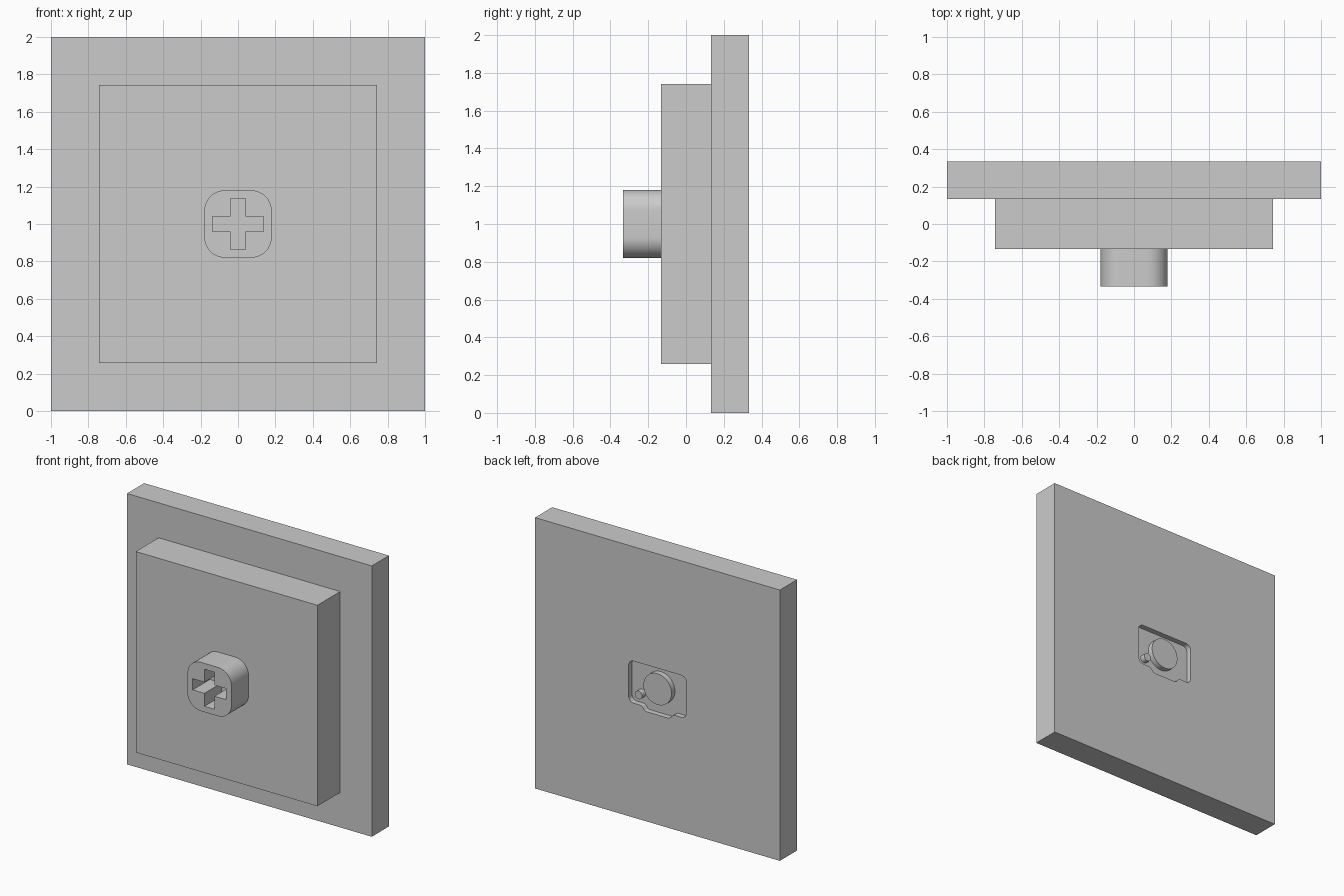
import bpy
import bmesh
import math
from mathutils import Vector

old = bpy.data.objects.get("Cube")
if old:
    bpy.data.objects.remove(old, do_unlink=True)

GREY = 0.6
grey = bpy.data.materials.new("plain grey")
grey.use_nodes = True
grey.diffuse_color = (GREY, GREY, GREY, 1)
grey.node_tree.nodes["Principled BSDF"].inputs["Base Color"].default_value = (GREY, GREY, GREY, 1)

MID = 1.0                                  # height of the centre line
BLOCK_FRONT, PLATE_FRONT, PLATE_BACK = -0.133, 0.133, 0.333
RECESS = 0.04


def fillet(corners, steps=10):
    """Round each (x, z, radius) corner of an outline with an arc."""
    out = []
    for i, (x, z, r) in enumerate(corners):
        p = Vector((x, z))
        if r == 0:
            out.append(p)
            continue
        a = (Vector(corners[i - 1][:2]) - p).normalized()
        b = (Vector(corners[(i + 1) % len(corners)][:2]) - p).normalized()
        half = a.angle(b) / 2
        centre = p + (a + b).normalized() * (r / math.sin(half))
        start = p + a * (r / math.tan(half)) - centre
        end = p + b * (r / math.tan(half)) - centre
        for k in range(steps + 1):
            t = k / steps
            sweep = math.pi - 2 * half
            out.append(centre + (start * math.sin((1 - t) * sweep)
                                 + end * math.sin(t * sweep)) / math.sin(sweep))
    return out


def prism(name, outline, y0, y1):
    """Extrude an x-z outline from y0 to y1."""
    bm = bmesh.new()
    face = bm.faces.new([bm.verts.new((p[0], y0, MID + p[1])) for p in outline])
    moved = bmesh.ops.extrude_face_region(bm, geom=[face], use_keep_orig=True)["geom"]
    bmesh.ops.translate(bm, vec=(0, y1 - y0, 0),
                        verts=[v for v in moved if isinstance(v, bmesh.types.BMVert)])
    bmesh.ops.recalc_face_normals(bm, faces=bm.faces)
    mesh = bpy.data.meshes.new(name)
    bm.to_mesh(mesh)
    bm.free()
    mesh.materials.append(grey)
    obj = bpy.data.objects.new(name, mesh)
    bpy.context.collection.objects.link(obj)
    return obj


def square(h, r=0):
    return fillet([(-h, -h, r), (h, -h, r), (h, h, r), (-h, h, r)])


def circle(x, z, r, n=48):
    return [(x + r * math.cos(math.tau * k / n), z + r * math.sin(math.tau * k / n))
            for k in range(n)]


def activate(obj):
    bpy.ops.object.select_all(action="DESELECT")
    obj.select_set(True)
    bpy.context.view_layer.objects.active = obj


def cut(obj, cutter):
    cutter.hide_render = True
    mod = obj.modifiers.new("cut", "BOOLEAN")
    mod.operation = "DIFFERENCE"
    mod.solver = "EXACT"
    mod.object = cutter
    activate(obj)
    bpy.ops.object.modifier_apply(modifier=mod.name)
    bpy.data.objects.remove(cutter, do_unlink=True)


# Stepped body
back_plate = prism("back_plate", square(1.0), PLATE_FRONT, PLATE_BACK)
middle_block = prism("middle_block", square(0.742), BLOCK_FRONT, PLATE_FRONT)

# Rounded stem with a cross-shaped socket
stem = prism("stem", square(0.18, 0.11), -PLATE_BACK, BLOCK_FRONT)
L, W = 0.137, 0.041
cross = [(-W, -L), (W, -L), (W, -W), (L, -W), (L, W), (W, W),
         (W, L), (-W, L), (-W, W), (-L, W), (-L, -W), (-W, -W)]
cut(stem, prism("socket_cutter", cross, -0.4, -0.1))

# Camera-shaped recess in the back, with its hump facing down
half = [(0.1, -0.19, 0.03), (0.13, -0.155, 0.03), (0.235, -0.155, 0.04), (0.235, 0.155, 0.04)]
camera_outline = half + [(-x, z, r) for x, z, r in reversed(half)]
cut(back_plate, prism("recess_cutter", fillet(camera_outline), PLATE_BACK - RECESS, 0.4))

# Raised discs standing in the recess
lens_disc = prism("lens_disc", circle(0, 0, 0.115), PLATE_BACK - RECESS, PLATE_BACK)
small_disc = prism("small_disc", circle(0.155, -0.085, 0.03, 24), PLATE_BACK - RECESS, PLATE_BACK)

for part in (back_plate, stem, lens_disc, small_disc):
    activate(part)
    bpy.ops.object.shade_smooth_by_angle(angle=math.radians(30))
